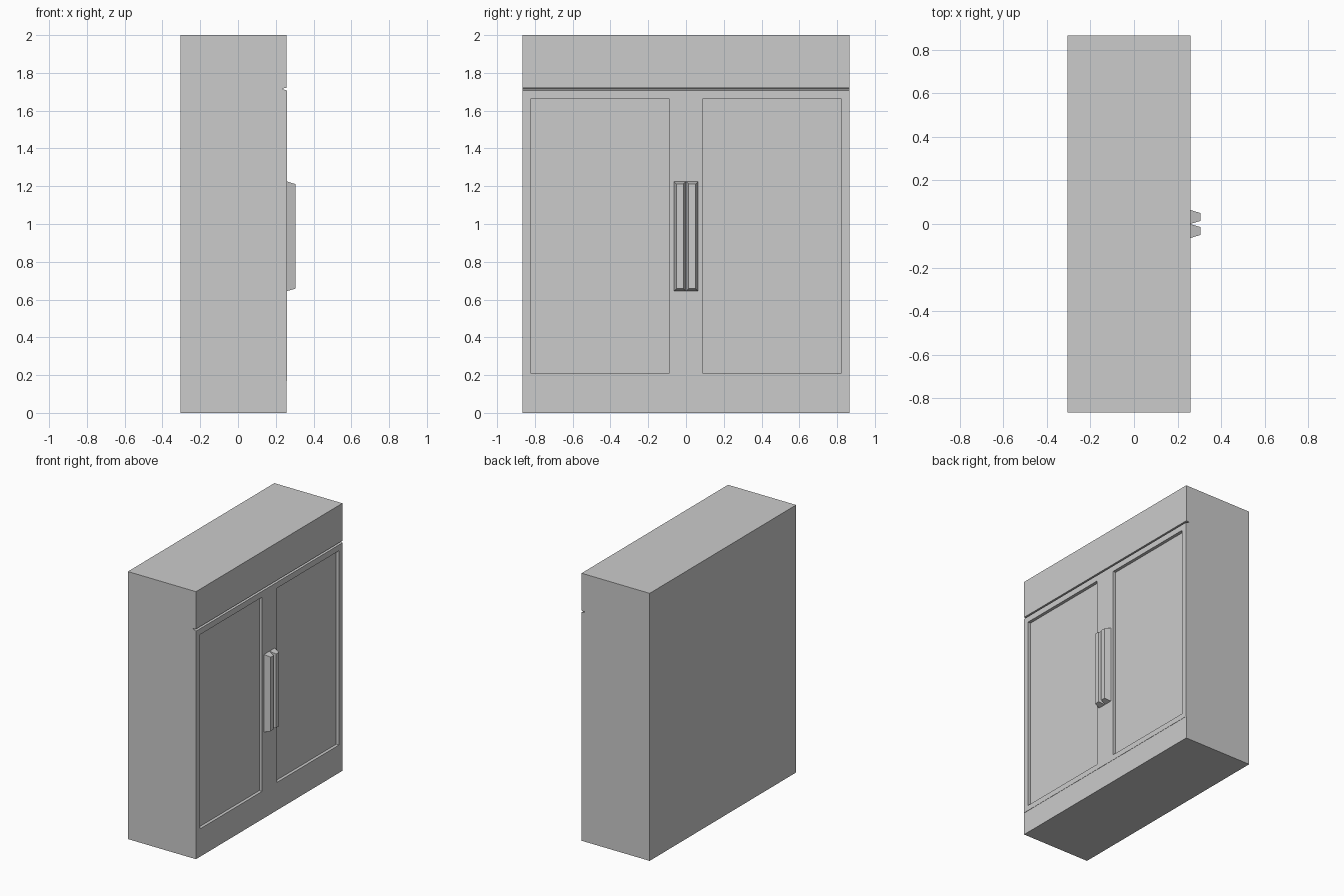
import bpy, bmesh

if "Cube" in bpy.data.objects:
    bpy.data.objects.remove(bpy.data.objects["Cube"])


def finish(name, bm, mirror=False):
    bmesh.ops.recalc_face_normals(bm, faces=bm.faces)
    if mirror:
        # drop the wall on the centre plane so the mirrored halves join
        wall = [f for f in bm.faces if all(abs(v.co.y) < 1e-6 for v in f.verts)]
        bmesh.ops.delete(bm, geom=wall, context='FACES')
    mesh = bpy.data.meshes.new(name)
    bm.to_mesh(mesh)
    bm.free()
    obj = bpy.data.objects.new(name, mesh)
    bpy.context.collection.objects.link(obj)
    if mirror:
        mod = obj.modifiers.new("Mirror", 'MIRROR')
        mod.use_axis = (False, True, False)
        mod.merge_threshold = 0.0005
    return obj


def rect_stack(name, rects):
    """Skin successive rectangles (x, y0, y1, z0, z1), capped, mirrored in y."""
    bm = bmesh.new()
    loops = [[bm.verts.new((x, y, z)) for y, z in
              ((y0, z0), (y1, z0), (y1, z1), (y0, z1))]
             for x, y0, y1, z0, z1 in rects]
    for a, b in zip(loops, loops[1:]):
        for i in range(4):
            j = (i + 1) % 4
            bm.faces.new((a[i], a[j], b[j], b[i]))
    bm.faces.new(loops[0])
    bm.faces.new(loops[-1])
    return finish(name, bm, mirror=True)


HALF = 0.865
BACK, FRONT, INNER = -0.305, 0.258, 0.235

# Carcass: side profile with plinth, door rebate and top fascia
profile = [(BACK, 0), (FRONT, 0), (FRONT, 0.17), (INNER, 0.17),
           (INNER, 1.718), (FRONT, 1.72), (FRONT, 2), (BACK, 2)]
bm = bmesh.new()
face = bm.faces.new([bm.verts.new((x, -HALF, z)) for x, z in profile])
ext = bmesh.ops.extrude_face_region(bm, geom=[face])
bmesh.ops.translate(bm, vec=(0, 2 * HALF, 0),
                    verts=[g for g in ext["geom"] if isinstance(g, bmesh.types.BMVert)])
finish("carcass", bm)

# Doors: plates with sunken panels, top edge sloped into the shadow gap
rect_stack("doors", [
    (INNER, 0, HALF, 0.17, 1.714),
    (0.26, 0, HALF, 0.17, 1.706),
    (0.26, 0.087, 0.822, 0.21, 1.662),
    (0.237, 0.087, 0.822, 0.21, 1.662),
])

# Handles: tapered vertical bars side by side
rect_stack("handles", [
    (0.26, 0.001, 0.064, 0.645, 1.225),
    (0.305, 0.014, 0.05, 0.658, 1.211),
])
